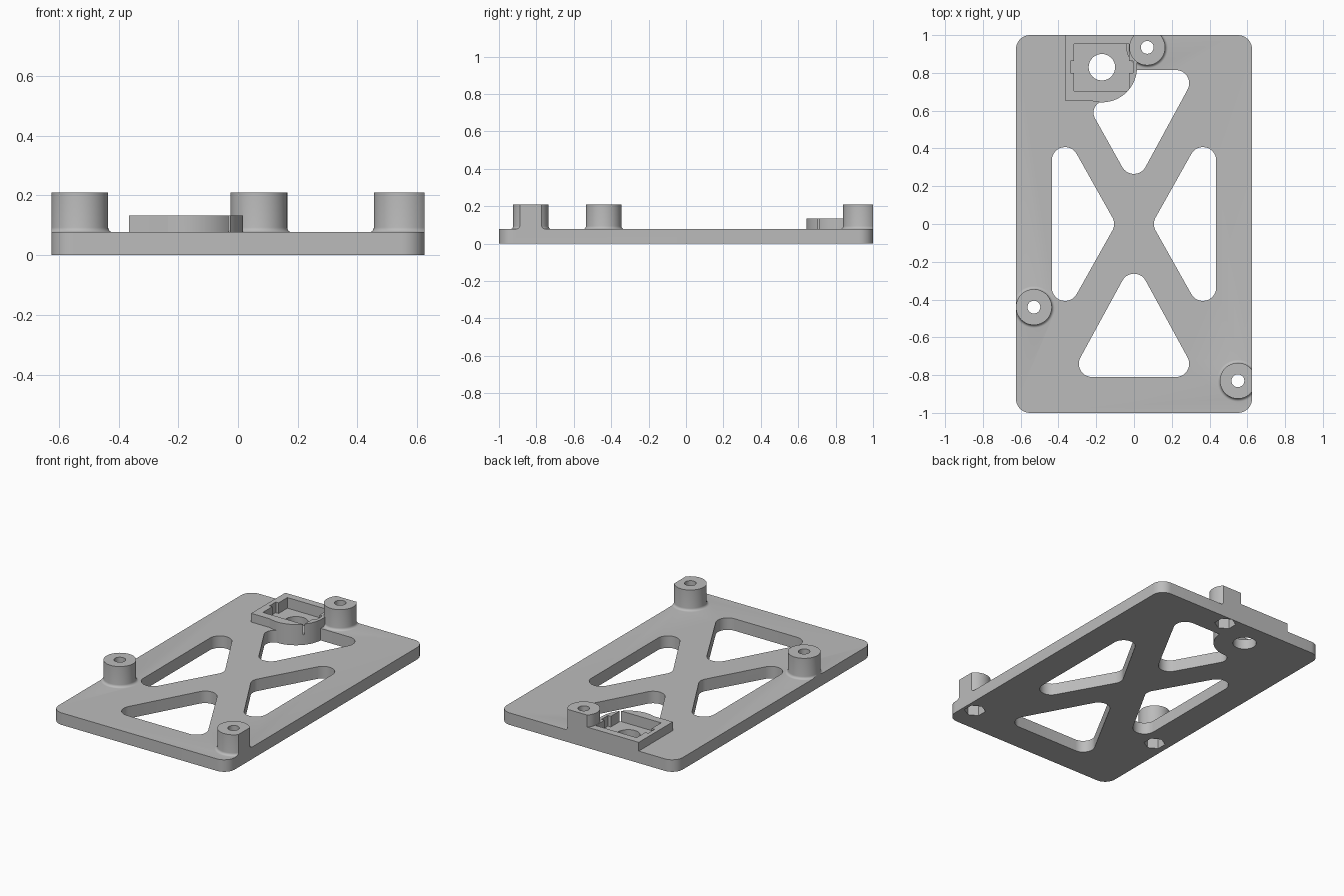
import bpy, bmesh, math
from mathutils import Vector

cube = bpy.data.objects.get("Cube")
if cube:
    bpy.data.objects.remove(cube, do_unlink=True)

HALF_X, HALF_Y, THICK = 0.625, 1.0, 0.077
BOSS_TOP, HOUSING_TOP, FLOOR = 0.21, 0.133, 0.065
SWITCH = (-0.17, 0.83)
BOSSES = [(0.07, 0.935), (-0.53, -0.44), (0.55, -0.83)]


def circle(c, r, n=48, turn=0.0):
    return [(c[0] + r * math.cos(turn + math.tau * i / n),
             c[1] + r * math.sin(turn + math.tau * i / n)) for i in range(n)]


def rect(x0, x1, y0, y1):
    return [(x0, y0), (x1, y0), (x1, y1), (x0, y1)]


def rounded(corners, steps=10):
    """Counter-clockwise convex outline from (x, y, radius) corners."""
    out = []
    for i, (x, y, r) in enumerate(corners):
        p = Vector((x, y))
        if r == 0:
            out.append((x, y))
            continue
        a = (Vector(corners[i - 1][:2]) - p).normalized()
        b = (Vector(corners[(i + 1) % len(corners)][:2]) - p).normalized()
        half = a.angle(b) / 2
        centre = p + (a + b).normalized() * (r / math.sin(half))
        start = p + a * (r / math.tan(half)) - centre
        sweep = math.pi - 2 * half
        t0 = math.atan2(start.y, start.x)
        for k in range(steps + 1):
            t = t0 + sweep * k / steps
            out.append((centre.x + r * math.cos(t), centre.y + r * math.sin(t)))
    return out


def solid(name, layers):
    """Closed solid through (outline, z) layers with equal point counts."""
    bm = bmesh.new()
    rings = [[bm.verts.new((x, y, z)) for x, y in pts] for pts, z in layers]
    n = len(rings[0])
    for lo, hi in zip(rings, rings[1:]):
        for i in range(n):
            j = (i + 1) % n
            bm.faces.new((lo[i], lo[j], hi[j], hi[i]))
    bm.faces.new(rings[0][::-1])
    bm.faces.new(rings[-1])
    bmesh.ops.recalc_face_normals(bm, faces=bm.faces)
    mesh = bpy.data.meshes.new(name)
    bm.to_mesh(mesh)
    bm.free()
    obj = bpy.data.objects.new(name, mesh)
    bpy.context.collection.objects.link(obj)
    return obj


def prism(name, pts, z0, z1):
    return solid(name, [(pts, z0), (pts, z1)])


def combine(target, other, operation):
    """Apply a boolean and remove the helper solid."""
    mod = target.modifiers.new("combine", 'BOOLEAN')
    mod.operation, mod.object, mod.solver = operation, other, 'EXACT'
    bpy.context.view_layer.update()
    deps = bpy.context.evaluated_depsgraph_get()
    mesh = bpy.data.meshes.new_from_object(target.evaluated_get(deps))
    target.modifiers.clear()
    target.data = mesh
    bpy.data.objects.remove(other, do_unlink=True)


# Base plate with rounded corners
outline = rounded([(x, y, 0.075) for x, y in rect(-HALF_X, HALF_X, -HALF_Y, HALF_Y)])
plate = prism("mounting_plate", outline, 0, THICK)

# Four lightening windows that leave an X brace
R = 0.07
windows = {
    "front_window": [(0, -0.187, R), (-0.34, -0.81, R), (0.34, -0.81, R)],
    "right_window": [(-0.095, 0, R), (-0.435, 0.605, R), (-0.435, -0.605, R)],
    "left_window": [(0.095, 0, R), (0.435, -0.605, R), (0.435, 0.605, R)],
    "back_window": [(0, 0.19, R), (0.34, 0.815, R), (0, 0.815, 0),
                    (-0.15, 0.65, 0), (-0.257, 0.65, 0.06)],
}
for name, corners in windows.items():
    combine(plate, prism(name, rounded(corners), -0.1, 0.3), 'DIFFERENCE')

# Switch housing: square block whose inner corner is a round
sx, sy = SWITCH
footprint = [(-0.365, HALF_Y), (-0.365, 0.655), (sx - 0.065, 0.655)]
radius, first = 0.186, math.radians(-110)
for k in range(25):
    t = first * (1 - k / 24)
    footprint.append((sx + radius * math.cos(t), sy + radius * math.sin(t)))
footprint.append((sx + radius, HALF_Y))
combine(plate, prism("switch_housing", footprint, 0, HOUSING_TOP), 'UNION')

# Switch pocket, clip slot and centre hole
combine(plate, prism("pocket", rect(-0.317, -0.027, 0.705, 0.953), FLOOR, 0.3), 'DIFFERENCE')
combine(plate, prism("clip_slot", rect(-0.337, -0.006, 0.80, 0.864), FLOOR, 0.3), 'DIFFERENCE')
combine(plate, prism("centre_hole", circle(SWITCH, 0.07), -0.1, 0.3), 'DIFFERENCE')

# Standoffs with a filleted foot, trimmed flush with the plate edges
for c in BOSSES:
    layers = [(circle(c, 0.111), 0.03)]
    for k in range(6):
        t = math.pi / 2 * k / 5
        layers.append((circle(c, 0.111 - 0.016 * math.sin(t)),
                       THICK + 0.016 * (1 - math.cos(t))))
    layers.append((circle(c, 0.095), BOSS_TOP))
    boss = solid("standoff", layers)
    trim = prism("trim", rect(-HALF_X, HALF_X, -HALF_Y, HALF_Y), -0.1, 0.4)
    combine(boss, trim, 'INTERSECT')
    combine(plate, boss, 'UNION')

# Screw holes and hexagonal nut traps underneath
for c in BOSSES:
    combine(plate, prism("screw_hole", circle(c, 0.034, 32), -0.1, 0.4), 'DIFFERENCE')
    combine(plate, prism("nut_trap", circle(c, 0.064, 6, math.pi / 6), -0.1, 0.075), 'DIFFERENCE')

# Single grey plastic material
grey = bpy.data.materials.new("grey_plastic")
grey.use_nodes = True
colour = (0.5, 0.5, 0.5, 1)
grey.diffuse_color = colour
grey.node_tree.nodes["Principled BSDF"].inputs["Base Color"].default_value = colour
plate.data.materials.clear()
plate.data.materials.append(grey)
for poly in plate.data.polygons:
    poly.material_index = 0

plate.data.name = plate.name
bpy.ops.object.select_all(action='DESELECT')
plate.select_set(True)
bpy.context.view_layer.objects.active = plate
bpy.ops.object.shade_smooth_by_angle(angle=math.radians(30))
